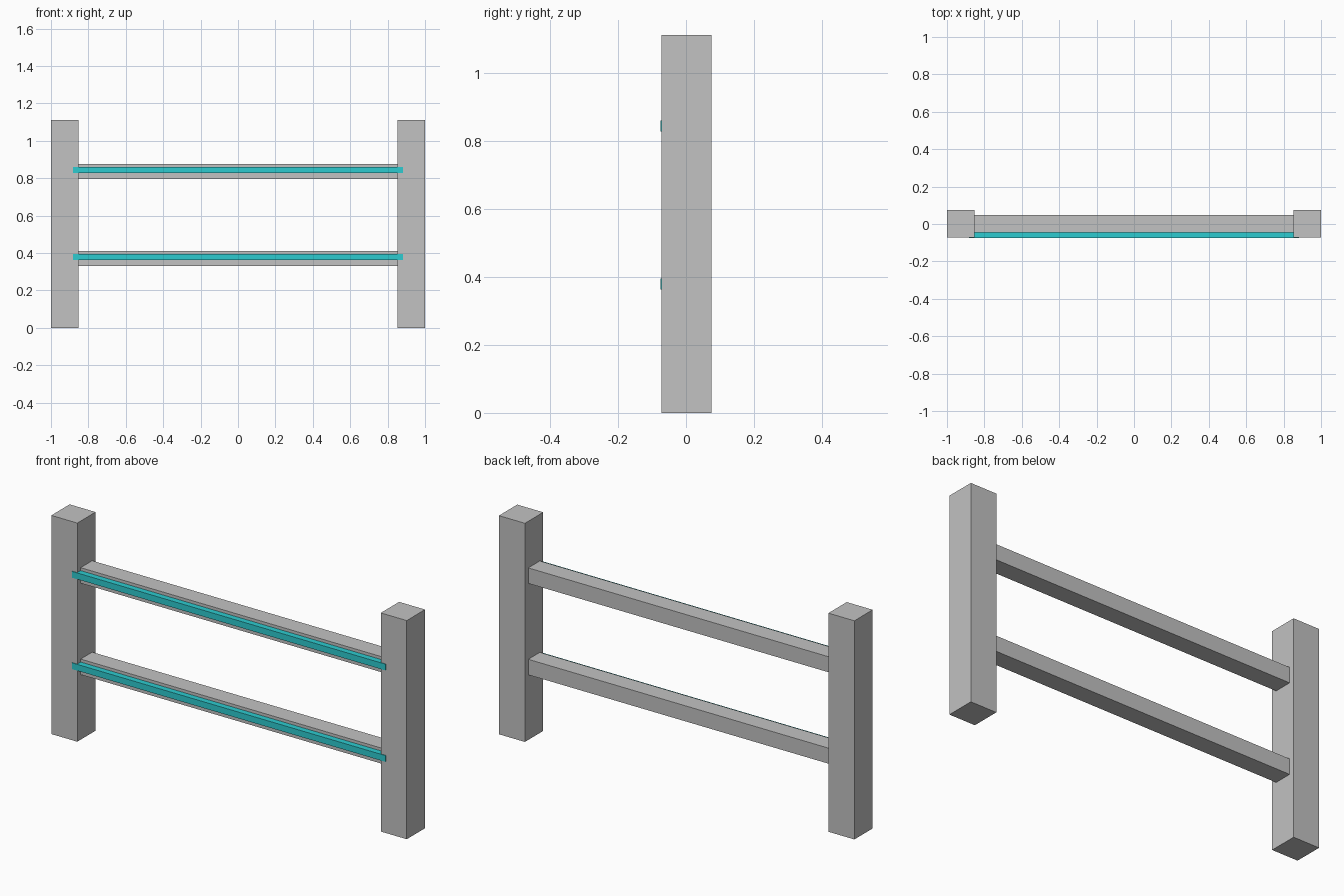
import bpy

cube = bpy.data.objects.get("Cube")
if cube:
    bpy.data.objects.remove(cube, do_unlink=True)


def material(name, colour):
    mat = bpy.data.materials.new(name)
    mat.use_nodes = True
    mat.diffuse_color = colour
    mat.node_tree.nodes["Principled BSDF"].inputs["Base Color"].default_value = colour
    return mat


grey = material("grey", (0.54, 0.54, 0.54, 1))
teal = material("teal", (0.026, 0.6, 0.63, 1))


def box(name, low, high, mat):
    """Flat-shaded box between two opposite corners."""
    centre = [(a + b) / 2 for a, b in zip(low, high)]
    size = [b - a for a, b in zip(low, high)]
    bpy.ops.mesh.primitive_cube_add(size=1, location=centre)
    obj = bpy.context.object
    obj.name = name
    obj.scale = size
    bpy.ops.object.transform_apply(location=False, rotation=False, scale=True)
    obj.data.materials.append(mat)
    return obj


POST_INNER = 0.854
FRONT, BACK = -0.072, 0.075

# Square end posts
for side, x0, x1 in (("left", POST_INNER, 1), ("right", -1, -POST_INNER)):
    box(side + "_post", (x0, FRONT, 0), (x1, BACK, 1.112), grey)

# Rails, each with a coloured strip lapping onto the post fronts
for level, z in (("lower", 0.331), ("upper", 0.796)):
    box(level + "_rail", (-POST_INNER, -0.045, z), (POST_INNER, 0.048, z + 0.079), grey)
    box(level + "_strip", (-0.882, -0.075, z + 0.032), (0.882, -0.044, z + 0.064), teal)
